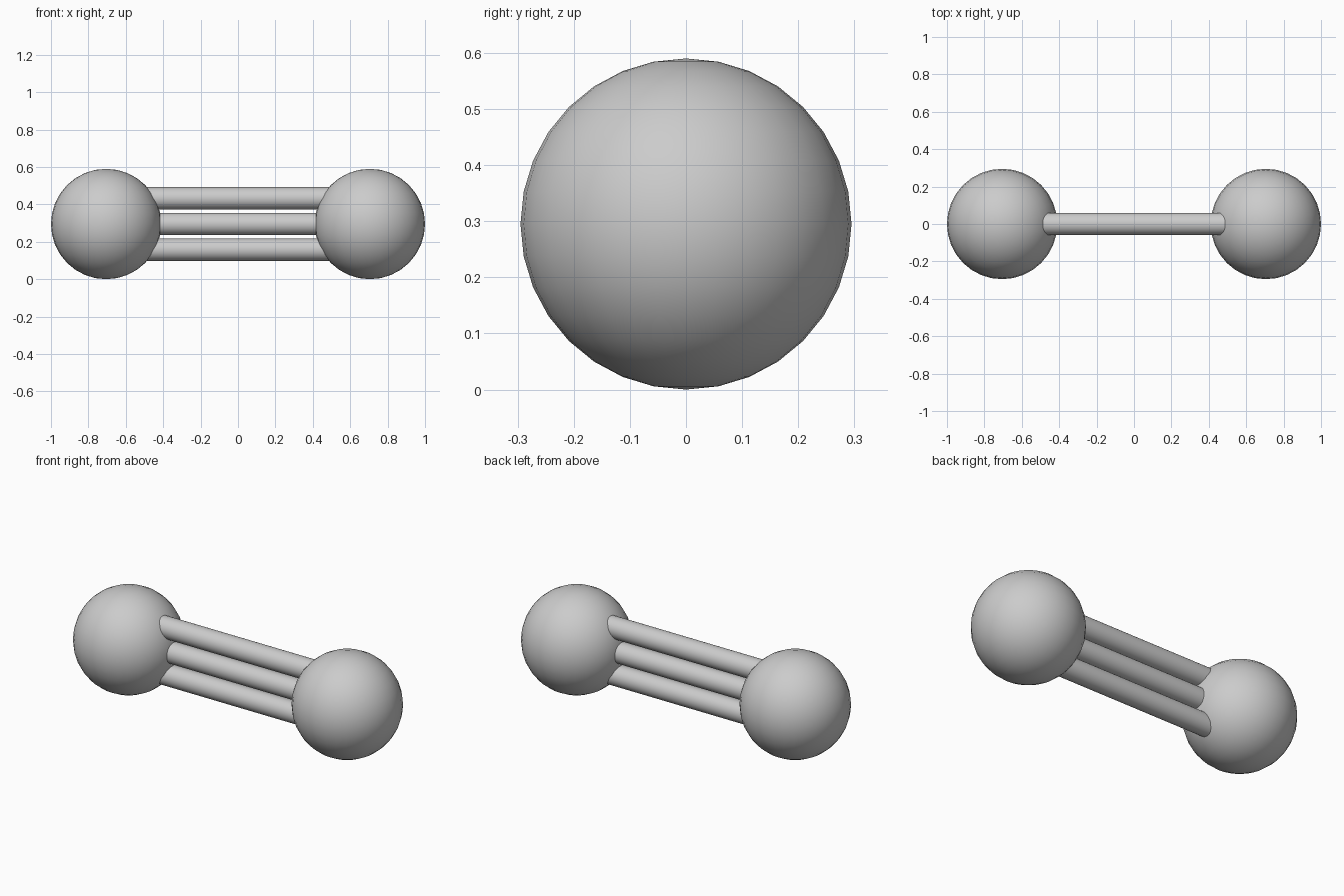
import bpy, math

if "Cube" in bpy.data.objects:
    bpy.data.objects.remove(bpy.data.objects["Cube"])

R = 0.295          # ball radius, also its centre height
BALL_X = 1.0 - R   # ball centre offset
ROD_R = 0.06
ROD_GAP = 0.137    # spacing between rod axes


def finish(name):
    ob = bpy.context.object
    ob.name = name
    bpy.ops.object.shade_smooth_by_angle(angle=math.radians(40))


# End balls
for side, name in ((-1, "left_ball"), (1, "right_ball")):
    bpy.ops.mesh.primitive_uv_sphere_add(segments=32, ring_count=16, radius=R,
                                         location=(side * BALL_X, 0, R))
    finish(name)

# Three parallel rods stacked vertically, ends buried in the balls
for i, name in ((-1, "lower_rod"), (0, "middle_rod"), (1, "upper_rod")):
    bpy.ops.mesh.primitive_cylinder_add(vertices=32, radius=ROD_R, depth=2 * BALL_X,
                                        location=(0, 0, R + i * ROD_GAP),
                                        rotation=(0, math.pi / 2, 0))
    finish(name)
